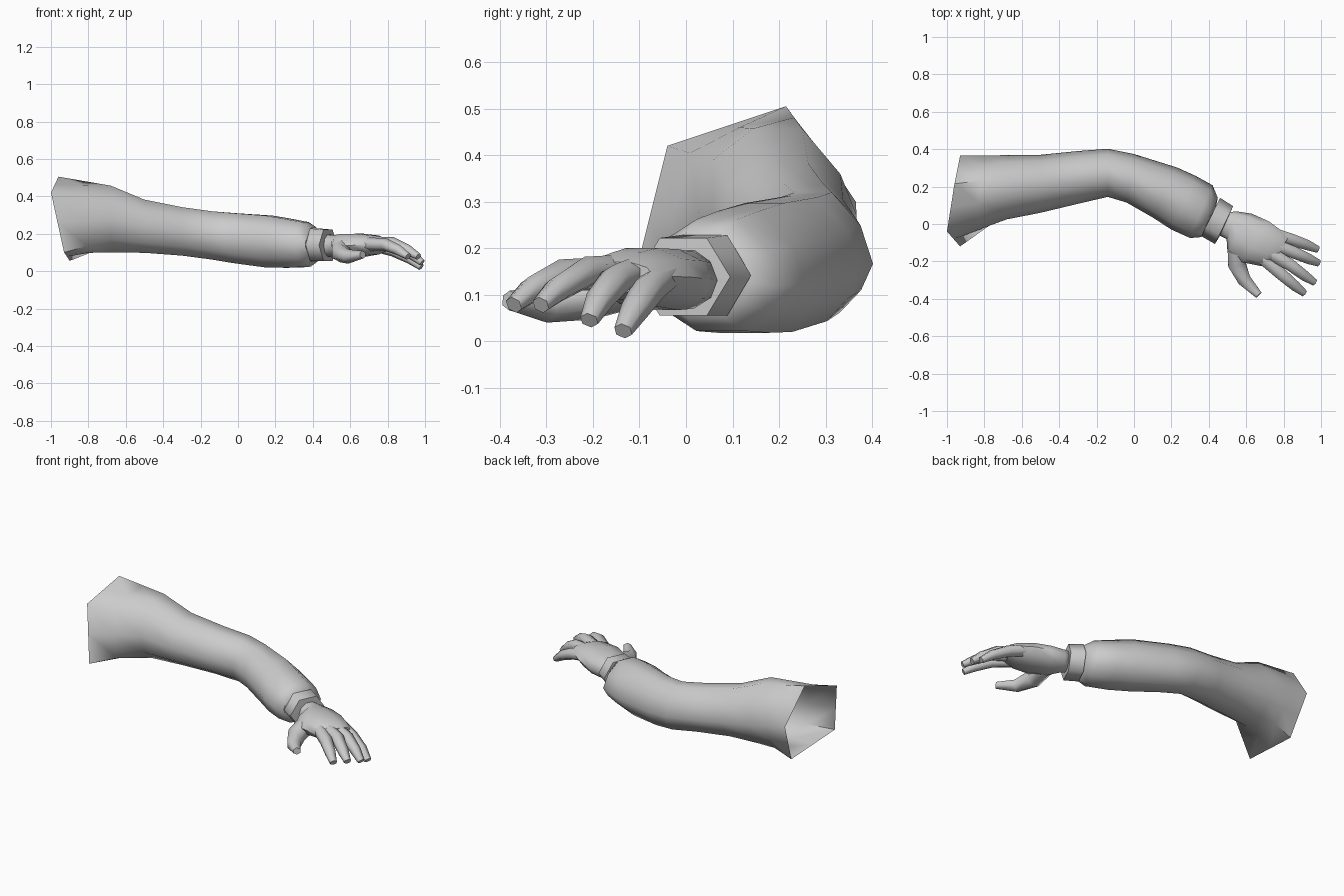
import bpy, bmesh, math
from mathutils import Vector as V

if "Cube" in bpy.data.objects:
    bpy.data.objects.remove(bpy.data.objects["Cube"])


def loft(name, rings, cap_start=False, cap_end=False, angle=50):
    """Skin a list of equal-length point rings into one object."""
    bm = bmesh.new()
    vr = [[bm.verts.new(p) for p in r] for r in rings]
    n = len(vr[0])
    for a, b in zip(vr, vr[1:]):
        for i in range(n):
            j = (i + 1) % n
            bm.faces.new((a[i], a[j], b[j], b[i]))
    if cap_start:
        bm.faces.new(vr[0][::-1])
    if cap_end:
        bm.faces.new(vr[-1])
    bmesh.ops.recalc_face_normals(bm, faces=bm.faces[:])
    me = bpy.data.meshes.new(name)
    bm.to_mesh(me)
    bm.free()
    ob = bpy.data.objects.new(name, me)
    bpy.context.collection.objects.link(ob)
    bpy.ops.object.select_all(action='DESELECT')
    ob.select_set(True)
    bpy.context.view_layer.objects.active = ob
    bpy.ops.object.shade_smooth_by_angle(angle=math.radians(angle))
    return ob


def circle(n, turn=0.0):
    return [(math.cos(math.tau * (i + turn) / n), math.sin(math.tau * (i + turn) / n))
            for i in range(n)]


# Sleeve profile: sloping upper back, fuller lower back
SLEEVE = circle(10)
SLEEVE[0], SLEEVE[1] = (1, -.18), (.79, .43)
SLEEVE[8], SLEEVE[9] = (.45, -.95), (.8, -.6)


def section(xf, yf, xb, yb, zb, zt, prof=circle(10)):
    """Upright ring between a front and a back point, and two heights."""
    f, b = V((xf, yf, 0)), V((xb, yb, 0))
    c, side = (f + b) / 2, (b - f) / 2
    h = (zt - zb) / 2 / max(p[1] for p in prof)
    return [c + side * x + V((0, 0, (zb + zt) / 2 + h * y)) for x, y in prof]


# Sleeve: open five-sided shoulder edge, bent elbow, tucked-in end
edge = [V(p) for p in ((-.93, .365, .30), (-.96, .215, .505), (-1, -.04, .42),
                       (-.93, -.12, .10), (-.90, .26, .055))]
shoulder = []
for i, p in enumerate(edge):
    shoulder += [p, (p + edge[(i + 1) % 5]) / 2]
sleeve = [
    (-.68, .025, -.68, .368, .10, .457),
    (-.50, .06, -.50, .37, .098, .382),
    (-.30, .108, -.30, .39, .083, .342),
    (-.14, .145, -.14, .402, .062, .32),
    (-.04, .115, .00, .374, .043, .31),
    (.10, .035, .23, .302, .02, .297),
    (.20, -.03, .33, .257, .018, .28),
    (.30, -.075, .42, .207, .022, .262),
    (.36, -.07, .448, .14, .05, .235),
    (.38, -.03, .44, .10, .09, .20),
]
rings = [section(*s, SLEEVE) for s in sleeve]
flare = [a.lerp(b, .5) for a, b in zip(shoulder, rings[0])]
flare = [V((p.x, p.y, max(p.z, .098))) for p in flare]
loft("sleeve", [shoulder, flare] + rings, angle=60)

# Cuff: six-sided band with inset end
cuff = [
    (.36, -.065, .46, .14, .055, .228),
    (.433, -.107, .53, .095, .055, .222),
    (.455, -.07, .515, .062, .085, .20),
]
loft("cuff", [section(*s, circle(6)) for s in cuff], True, True, 78)

# Palm from wrist to knuckles
palm = [
    (.455, -.06, .51, .062, .08, .195),
    (.495, -.08, .545, .068, .07, .192),
    (.50, -.155, .63, .055, .067, .198),
    (.58, -.205, .72, .015, .075, .2),
    (.68, -.225, .795, -.04, .09, .19),
    (.745, -.215, .825, -.07, .11, .17),
]
loft("palm", [section(*s) for s in palm], True, True, 60)


# Fingers: tapering six-sided tubes along short paths
def finger(name, path, radii):
    pts = [V(p) for p in path]
    rings = []
    for i, p in enumerate(pts):
        d = (pts[min(i + 1, len(pts) - 1)] - pts[max(i - 1, 0)]).normalized()
        side = d.cross(V((0, 0, 1))).normalized()
        up = side.cross(d)
        rings.append([p + side * radii[i] * 1.1 * x + up * radii[i] * y
                      for x, y in circle(6, .5)])
    loft(name, rings, True, True, 65)


R = (.036, .034, .029, .019)
finger("index_finger", [(.68, -.175, .145), (.79, -.27, .142),
                        (.86, -.33, .112), (.91, -.37, .078)], R)
finger("middle_finger", [(.70, -.14, .15), (.83, -.215, .148),
                         (.91, -.275, .112), (.965, -.312, .078)], R)
finger("ring_finger", [(.72, -.10, .15), (.85, -.15, .132),
                       (.93, -.185, .09), (.985, -.208, .045)], R)
finger("little_finger", [(.73, -.05, .14), (.83, -.08, .112),
                         (.92, -.11, .067), (.98, -.135, .022)], R)
finger("thumb", [(.555, -.10, .13), (.55, -.215, .095),
                 (.59, -.30, .078), (.667, -.38, .088)],
       (.055, .05, .038, .021))
